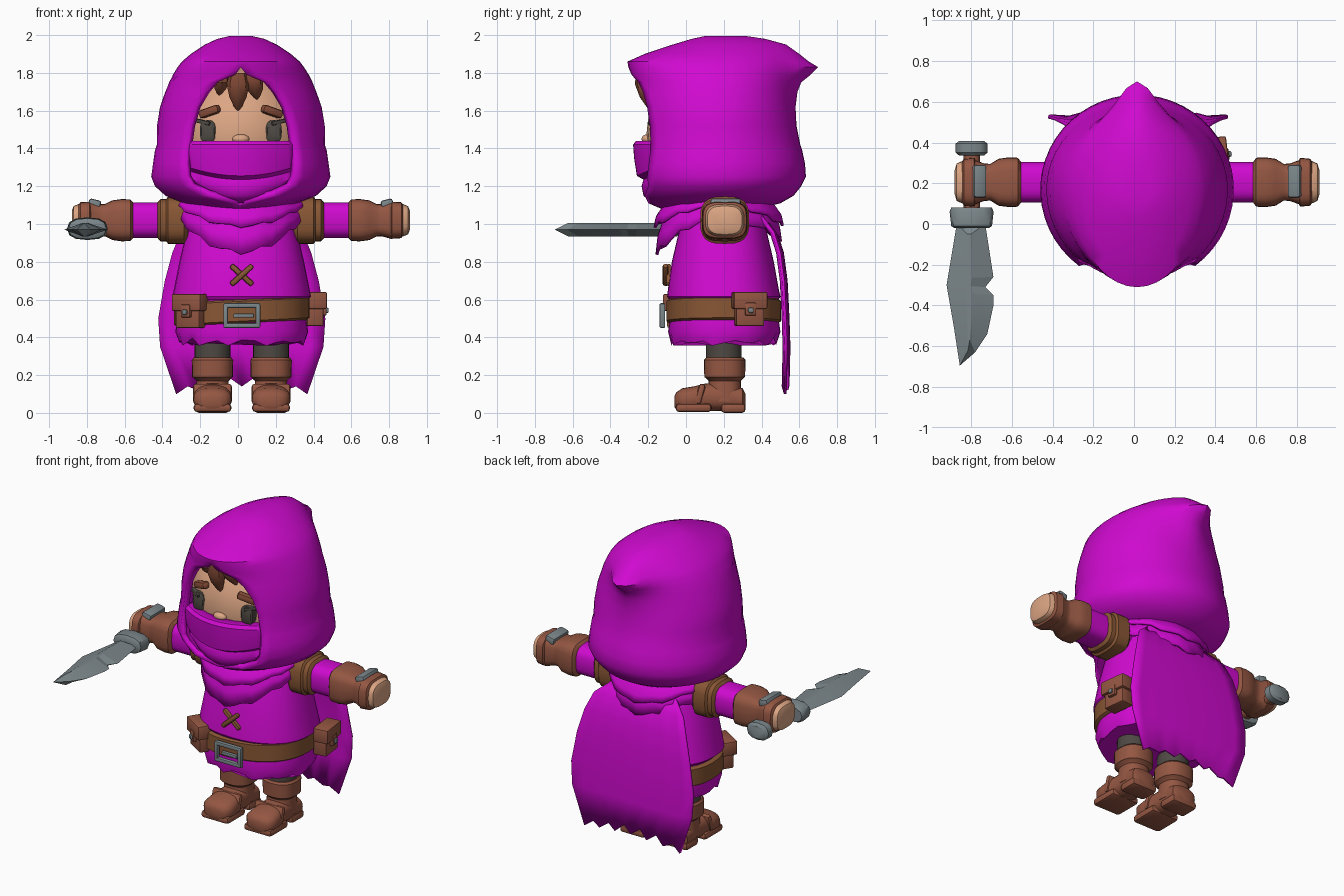
import bpy, bmesh
from math import sin, cos, pi, asin, sqrt, exp, radians
from mathutils import Matrix, Vector, Euler

if "Cube" in bpy.data.objects:
    bpy.data.objects.remove(bpy.data.objects["Cube"])
CX = 0.015  # centre line of the figure


def material(name, *rgb):
    m = bpy.data.materials.new(name)
    m.use_nodes = True
    m.diffuse_color = (*rgb, 1)
    m.node_tree.nodes["Principled BSDF"].inputs["Base Color"].default_value = (*rgb, 1)
    return m


CLOTH = material("magenta cloth", .63, .003, .63)
SKIN = material("skin", .72, .38, .23)
LEATHER = material("brown leather", .30, .095, .055)
TAN = material("tan leather", .25, .095, .035)
HAIR = material("brown hair", .25, .075, .04)
STEEL = material("grey steel", .2, .24, .255)
DARK = material("dark grey", .075, .065, .055)


def finish(bm, name, mat, matrix=None, thick=0, angle=40):
    bmesh.ops.remove_doubles(bm, verts=bm.verts, dist=.0005)
    bmesh.ops.recalc_face_normals(bm, faces=bm.faces)
    me = bpy.data.meshes.new(name)
    bm.to_mesh(me)
    bm.free()
    if matrix:
        me.transform(matrix)
    ob = bpy.data.objects.new(name, me)
    bpy.context.collection.objects.link(ob)
    me.materials.append(mat)
    me.shade_smooth()
    me.set_sharp_from_angle(angle=radians(angle))
    if thick:
        mod = ob.modifiers.new("thickness", "SOLIDIFY")
        mod.thickness, mod.offset = thick, -1
    return ob


def loft(name, rings, mat, closed=True, caps=True, **kw):
    bm = bmesh.new()
    rows = [[bm.verts.new(p) for p in r] for r in rings]
    n = len(rows[0])
    for a, b in zip(rows, rows[1:]):
        for i in range(n if closed else n - 1):
            j = (i + 1) % n
            bm.faces.new((a[i], a[j], b[j], b[i]))
    if caps:
        bm.faces.new(rows[0])
        bm.faces.new(rows[-1])
    return finish(bm, name, mat, **kw)


def ring(axis, pos, ca, cb, ra, rb, p=2.0, n=24):
    """Superellipse across an axis, centred at (ca, cb)."""
    out = []
    for i in range(n):
        c, s = cos(2 * pi * i / n), sin(2 * pi * i / n)
        a = ca + ra * abs(c) ** (2 / p) * (1 if c > 0 else -1)
        b = cb + rb * abs(s) ** (2 / p) * (1 if s > 0 else -1)
        out.append({"x": (pos, a, b), "y": (a, pos, b), "z": (a, b, pos)}[axis])
    return out


def box(name, loc, size, mat, rot=(0, 0, 0), bevel=.012):
    bm = bmesh.new()
    bmesh.ops.create_cube(bm, size=1, matrix=Matrix.Diagonal((*size, 1)))
    if bevel:
        bmesh.ops.bevel(bm, geom=bm.edges[:], offset=bevel, segments=2, profile=.5, affect='EDGES')
    m = Matrix.Translation(loc) @ Euler([radians(r) for r in rot]).to_matrix().to_4x4()
    return finish(bm, name, mat, matrix=m)


def ball(name, loc, size, mat):
    bm = bmesh.new()
    bmesh.ops.create_uvsphere(bm, u_segments=24, v_segments=14, radius=1)
    return finish(bm, name, mat, matrix=Matrix.Translation(loc) @ Matrix.Diagonal((*size, 1)))


# Hood: rows of height, half width, front y, back y, half opening, tail length
hood_rows = [(1.08, .2, -.13, .38, 0, 0), (1.11, .31, -.2, .5, .02, 0), (1.15, .4, -.26, .57, .17, 0),
             (1.2, .455, -.28, .61, .26, 0), (1.25, .475, -.3, .635, .285, 0), (1.32, .465, -.3, .63, .29, 0),
             (1.39, .455, -.29, .615, .285, 0), (1.42, .445, -.29, .605, .28, 0), (1.52, .445, -.28, .585, .265, 0),
             (1.62, .428, -.28, .57, .235, .01), (1.7, .4, -.28, .56, .185, .03), (1.75, .38, -.28, .56, .13, .05),
             (1.79, .36, -.29, .56, .03, .1), (1.83, .335, -.305, .56, 0, .14), (1.86, .312, -.31, .55, 0, .1),
             (1.9, .265, -.22, .53, 0, .07), (1.95, .19, -.07, .48, 0, .05), (1.98, .125, .03, .4, 0, .02),
             (1.995, .06, .1, .32, 0, 0)]


def hood_ring(z, rx, yf, yb, w, tail, n=40, yc=.17):
    t0 = asin(w / rx)
    pts = []
    for i in range(n + 1):
        t = t0 + (2 * pi - 2 * t0) * i / n
        x, c = rx * sin(t), cos(t)
        y = yc - (yc - yf) * c if c > 0 else yc - (yb - yc) * c + tail * exp(-(x / .11) ** 2)
        pts.append((CX + x, y, z))
    return pts


loft("hood", [hood_ring(*r) for r in hood_rows], CLOTH, closed=False, thick=.035)

# Head and face
HEAD, HR = Vector((CX, .13, 1.47)), Vector((.37, .34, .36))


def face_y(dx, z):
    return HEAD.y - HR.y * sqrt(max(0, 1 - (dx / HR.x) ** 2 - ((z - HEAD.z) / HR.z) ** 2))


ball("head", HEAD, HR, SKIN)
ball("nose", (CX, -.205, 1.45), (.045, .03, .025), SKIN)
for s, side in ((-1, "right"), (1, "left")):
    y = face_y(.175, 1.49)
    loft(side + "_eye", [ring("y", y + d, CX + s * .175, 1.49, .042 * k, .06 * k, 2.8)
                         for d, k in ((.03, 1), (-.012, 1), (-.02, .8))], DARK)
    box(side + "_eyelash", (CX + s * .2, y - .002, 1.54), (.085, .03, .02), DARK, (0, -s * 12, s * 25), .005)
    box(side + "_eyebrow", (CX + s * .165, face_y(.165, 1.6) - .015, 1.595), (.12, .05, .045), HAIR,
        (0, s * 18, s * 24), .016)


# Fringe locks: tapering strands across the forehead
def lock(name, x0, x1, z0, z1, w, y):
    rows = [(0, .75), (.3, 1), (.65, .75), (.9, .35), (1, .06)]
    loft(name, [ring("z", z0 + (z1 - z0) * t, x0 + (x1 - x0) * t, y + .05 * t * t, w * k, .04 * k + .005, 2, 8)
                for t, k in rows], HAIR)


lock("fringe_centre", .0, .0, 1.8, 1.6, .06, -.23)
lock("fringe_left", .07, .1, 1.8, 1.66, .055, -.21)
lock("fringe_right", -.08, -.1, 1.78, 1.68, .04, -.2)

# Face mask: curved cloth with a sagging fold
mask_rows = [(1.44, .25, -.17, 0), (1.44, .275, -.265, 0), (1.42, .285, -.28, 0), (1.35, .29, -.275, .01),
             (1.255, .29, -.26, .05), (1.235, .285, -.225, .05), (1.2, .285, -.235, .04), (1.15, .25, -.225, .04),
             (1.11, .17, -.18, .03)]
loft("face_mask", [[(CX + w * u / 8, yf + .11 * (u / 8) ** 2, z + lift * (u / 8) ** 2) for u in range(-8, 9)]
                   for z, w, yf, lift in mask_rows], CLOTH, closed=False, caps=False, thick=.012)


# Shoulder wrap in two layers with ragged hems
def wrap(name, z_top, z_side, front, back, r_top, r_low, jag):
    rings = []
    for k in (0, .35, .7, 1):
        r = []
        for i in range(36):
            c, s = cos(2 * pi * i / 36), sin(2 * pi * i / 36)
            low = z_side - (front * c * c if c > 0 else back * c * c) + jag * (i % 3 - 1)
            rad = r_top + (r_low - r_top) * sin(k * pi / 2)
            r.append((CX + rad * s, .18 - rad * c * (1.02 if c > 0 else .98), z_top + (low - z_top) * k))
        rings.append(r)
    loft(name, rings, CLOTH, caps=False, thick=.015)


wrap("shoulder_wrap", 1.15, 1.03, .18, .11, .24, .335, .012)
wrap("neck_scarf", 1.15, 1.1, .11, .1, .25, .345, .008)


# Tunic, skirt and belt
def torso(name, rows, mat, jag=0, **kw):
    rings = [ring("z", z, .02, (a + b) / 2, rx, (b - a) / 2, 2.3, 36) for z, rx, a, b in rows]
    rings[0] = [(x, y, z + jag * (sin(i * 2.1) + (i % 5 == 2))) for i, (x, y, z) in enumerate(rings[0])]
    return loft(name, rings, mat, **kw)


torso("tunic", [(.6, .35, -.09, .49), (.615, .367, -.1, .5), (.66, .358, -.095, .49), (.8, .33, -.075, .465),
                (.95, .295, -.04, .43), (1.06, .26, -.01, .4), (1.13, .2, .03, .36)], CLOTH)
torso("skirt", [(.37, .33, -.08, .48), (.43, .352, -.095, .5), (.5, .34, -.085, .49), (.63, .33, -.08, .48)],
      CLOTH, jag=.015)
belt = torso("belt", [(.475, .345, -.09, .49), (.485, .358, -.103, .503), (.59, .358, -.103, .503),
                      (.6, .345, -.09, .49)], TAN)
belt.data.transform(Matrix(((1, 0, 0, 0), (0, 1, 0, 0), (.05, 0, 1, 0), (0, 0, 0, 1))))

for x in (-.065, .105):
    box("buckle_side", (x, -.125, .515), (.026, .03, .13), STEEL, bevel=.008)
for z in (.462, .568):
    box("buckle_bar", (.02, -.125, z), (.19, .03, .026), STEEL, bevel=.008)
box("buckle_prong", (.03, -.128, .515), (.11, .025, .022), STEEL, bevel=.006)
for turn in (-42, 42):
    box("chest_stitch", (.02, -.1 + turn * .0002, .73), (.155, .03, .03), TAN, (0, turn, 0))


# Belt pouches: body, flap and stud
def pouch(name, loc, turn):
    base = Vector(loc)
    spin = Matrix.Rotation(radians(turn), 3, 'Z')
    parts = [("body", (0, 0, -.02), (.15, .09, .15), LEATHER), ("flap", (0, -.012, .04), (.18, .1, .09), LEATHER),
             ("tab", (0, -.055, -.005), (.06, .025, .07), LEATHER), ("stud", (0, -.07, -.012), (.03, .02, .03), STEEL)]
    for part, off, size, mat in parts:
        box(name + "_" + part, base + spin @ Vector(off), size, mat, (0, 0, turn), .009)


pouch("front_pouch", (-.245, -.025, .545), -32)
pouch("side_pouch", (.4, .335, .555), 97)

# Cape: flared sheet with torn hem
hem = [.1, .14, .12, .17, .13, .18, .14, .18, .13, .16, .12, .14, .1]
cape_rows = [(1.06, .2, .4), (.96, .32, .475), (.85, .365, .51), (.7, .405, .53), (.5, .44, .54), (.35, .43, .545),
             (.1, .345, .54)]
cape = []
for z, w, y in cape_rows:
    cape.append([(.02 + w * (i - 6) / 6, y + .008 * cos(i * pi) - .015 * ((i - 6) / 6) ** 2, hem[i] if z == .1 else z)
                 for i in range(13)])
loft("cape", cape, CLOTH, closed=False, caps=False, thick=.015)

# Arms, bracers and hands: distance from centre, half depth, half height
arm_parts = [
    ("sleeve", CLOTH, 3, [(.2, .1, .095), (.62, .1, .095)]),
    ("shoulder_pad", TAN, 3, [(.28, .11, .11), (.3, .13, .125), (.385, .13, .125), (.395, .118, .112),
                              (.425, .118, .112), (.44, .1, .095)]),
    ("bracer", LEATHER, 3.5, [(.57, .1, .095), (.585, .12, .11), (.63, .122, .112), (.68, .115, .105),
                              (.72, .09, .085), (.75, .092, .086), (.8, .11, .1), (.815, .1, .09)]),
    ("glove", LEATHER, 3.5, [(.79, .1, .085), (.8, .12, .098), (.85, .115, .095), (.86, .1, .08)]),
    ("hand", SKIN, 3, [(.78, .1, .08), (.86, .103, .085), (.885, .092, .075), (.895, .06, .05)])]
for s, side in ((-1, "right"), (1, "left")):
    for part, mat, p, rows in arm_parts:
        loft(f"{side}_{part}", [ring("x", .015 + s * d, .205, 1.02, a, b, p) for d, a, b in rows], mat)
    box(side + "_wrist_plate", (.015 + s * .775, .21, 1.105), (.065, .16, .05), STEEL, (0, s * -14, 0))

    # Legs and boots
    x = .02 + s * .155
    loft(side + "_leg", [ring("z", z, x, .2, .095, .095) for z in (.25, .45)], DARK)
    loft(side + "_boot_shaft", [ring("z", z, x, .205, r, r, 2.4) for z, r in
                                ((.06, .09), (.17, .085), (.185, .1), (.19, .108), (.28, .11), (.292, .1))], LEATHER)
    foot = [(.315, .06, .02, .1), (.3, .085, .01, .13), (.2, .088, .01, .16), (.1, .09, .01, .155), (.04, .102, .01, .14),
            (-.02, .1, .01, .13), (-.05, .075, .015, .11), (-.06, .04, .03, .09)]
    loft(side + "_boot_foot", [ring("y", y, x, (a + b) / 2, w, (b - a) / 2, 2.6) for y, w, a, b in foot], LEATHER)
    box(side + "_boot_sole", (x, .04, .027), (.2, .19, .045), LEATHER, bevel=.018)
    box(side + "_boot_heel", (x, .25, .025), (.18, .13, .05), LEATHER, bevel=.018)
    box(side + "_boot_strap", (x, .075, .1), (.205, .035, .11), LEATHER, (-15, 0, 0), .015)

# Knife: grip, guard, pommel and notched blade
for name, mat, rows in (
        ("knife_grip", LEATHER, [(.05, .04, .035), (.36, .04, .035)]),
        ("knife_guard", STEEL, [(-.02, .085, .04), (-.01, .1, .055), (.06, .108, .06), (.08, .1, .05)]),
        ("knife_pommel", STEEL, [(.335, .06, .04), (.35, .078, .055), (.395, .078, .055), (.408, .06, .04)])):
    loft(name, [ring("y", y, -.797, .975, a, b, 2.5, 12) for y, a, b in rows], mat)
blade = [(-.87, 0), (-.92, -.3), (-.885, -.5), (-.855, -.695), (-.78, -.63), (-.72, -.54), (-.69, -.4),
         (-.69, -.35), (-.73, -.31), (-.69, -.26), (-.73, 0)]
loft("knife_blade", [[(-.81 + (x + .81) * k, -.28 + (y + .28) * (.8 + .2 * k), .97 + h) for x, y in blade]
                     for k, h in ((.12, -.036), (1, 0), (.12, .036))], STEEL, angle=10)
